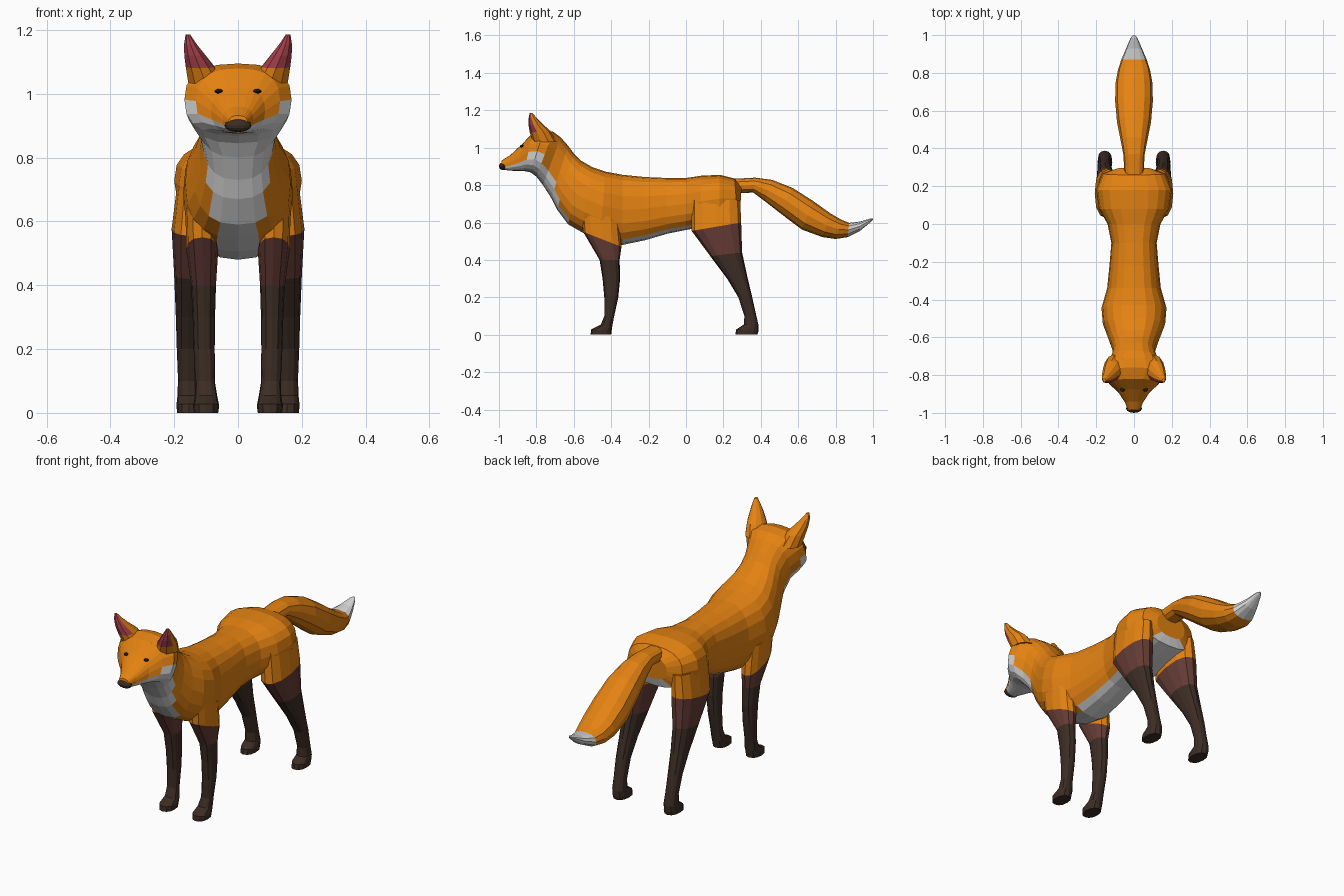
import bpy, bmesh, math
from mathutils import Vector, Matrix

cube = bpy.data.objects.get("Cube")
if cube:
    bpy.data.objects.remove(cube, do_unlink=True)


def material(name, colour):
    mat = bpy.data.materials.new(name)
    mat.use_nodes = True
    mat.diffuse_color = (*colour, 1)
    mat.node_tree.nodes["Principled BSDF"].inputs["Base Color"].default_value = (*colour, 1)
    return mat


orange = material("orange fur", (0.78, 0.225, 0.006))
white = material("white fur", (0.68, 0.68, 0.68))
brown = material("reddish brown fur", (0.13, 0.045, 0.036))
dark = material("dark brown fur", (0.045, 0.026, 0.018))
pink = material("pink inner ear", (0.38, 0.05, 0.07))
black = material("black eye", (0.012, 0.01, 0.01))


def finish(name, bm, mats, mirrored):
    mesh = bpy.data.meshes.new(name)
    bm.to_mesh(mesh)
    bm.free()
    for mat in mats:
        mesh.materials.append(mat)
    obj = bpy.data.objects.new(name, mesh)
    bpy.context.collection.objects.link(obj)
    if mirrored:
        mod = obj.modifiers.new("mirror", "MIRROR")
        mod.use_mirror_merge = False
    return obj


def loft(name, rings, mats, rule, sides=12, power=0.85, mirrored=False):
    """Skin rings given as (y, z) start, (y, z) end, half width and optional x centre.
    rule(ring, column, face) picks the material; columns count away from the start point."""
    bm = bmesh.new()
    loops = []
    for ya, za, yb, zb, width, *centre in rings:
        a, b = Vector((0, ya, za)), Vector((0, yb, zb))
        middle, axis = (a + b) / 2, (a - b) / 2
        middle.x = centre[0] if centre else 0
        loop = []
        for k in range(sides):
            angle = math.tau * k / sides
            c, s = math.cos(angle), math.sin(angle)
            u = math.copysign(abs(c) ** power, c)
            v = math.copysign(abs(s) ** power, s) if abs(s) > 1e-6 else 0
            loop.append(bm.verts.new(middle + axis * u + Vector((width * v, 0, 0))))
        loops.append(loop)
    skin = []
    for i in range(len(loops) - 1):
        for k in range(sides):
            n = (k + 1) % sides
            face = bm.faces.new((loops[i][k], loops[i][n], loops[i + 1][n], loops[i + 1][k]))
            skin.append((i, min(k, sides - 1 - k), face))
    skin.append((0, sides // 2, bm.faces.new(loops[0])))
    skin.append((len(loops) - 2, sides // 2, bm.faces.new(loops[-1])))
    bmesh.ops.recalc_face_normals(bm, faces=bm.faces)
    for i, column, face in skin:
        face.material_index = rule(i, column, face)
    return finish(name, bm, mats, mirrored)


def ellipsoid(name, position, radii, mat, mirrored=False):
    bm = bmesh.new()
    place = Matrix.Translation(position) @ Matrix.Diagonal((*radii, 1))
    bmesh.ops.create_uvsphere(bm, u_segments=12, v_segments=8, radius=1, matrix=place)
    return finish(name, bm, [mat], mirrored)


# Body, neck and head: belly point, back point, half width
body_rings = [
    (.29, .67, .297, .79, .09), (.275, .625, .26, .835, .165),
    (.18, .60, .18, .855, .2), (.08, .575, .08, .85, .185),
    (0, .56, 0, .838, .14), (-.1, .54, -.1, .838, .12),
    (-.22, .505, -.22, .843, .13), (-.34, .48, -.34, .855, .142),
    (-.46, .505, -.43, .872, .172), (-.56, .55, -.5, .895, .165),
    (-.63, .59, -.56, .93, .14), (-.69, .67, -.6, .97, .12),
    (-.72, .73, -.63, 1.01, .112), (-.765, .80, -.67, 1.055, .125),
    (-.8, .845, -.71, 1.085, .16), (-.83, .868, -.76, 1.095, .168),
    (-.865, .875, -.82, 1.08, .132), (-.9, .875, -.875, 1.02, .085),
    (-.95, .878, -.94, .96, .048), (-.99, .885, -.985, .932, .03),
]
# White columns either side of the underside, per band
white_columns = [2] * 7 + [1, 1, 1, 2, 3, 4, 4, 5, 5, 4, 4, 4]
loft("body", body_rings, [orange, white],
     lambda i, column, face: int(column < white_columns[i]), sides=20, power=0.8)

# Tail, with a pale tip
tail_rings = [
    (.2, .75, .2, .83, .05), (.29, .757, .28, .835, .052),
    (.36, .76, .37, .84, .056), (.42, .715, .46, .828, .07),
    (.51, .645, .57, .785, .09), (.62, .562, .68, .715, .1),
    (.73, .522, .77, .65, .097), (.8, .512, .83, .615, .085),
    (.865, .522, .872, .598, .068), (.93, .555, .93, .605, .042),
    (.985, .6, .985, .621, .018), (1, .616, 1, .622, .006),
]
loft("tail", tail_rings, [orange, white], lambda i, column, face: int(i >= 8))

# Legs: front point, back point, half width, x centre
front_leg_rings = [
    (-.56, .66, -.36, .62, .05, .115), (-.55, .55, -.345, .47, .05, .112),
    (-.462, .4, -.355, .4, .039, .108), (-.446, .3, -.352, .3, .035, .107),
    (-.437, .2, -.362, .2, .033, .106), (-.437, .1, -.386, .09, .031, .103),
    (-.455, .055, -.395, .04, .036, .1), (-.508, .028, -.398, .018, .041, .1),
    (-.51, 0, -.4, 0, .038, .1),
]
hind_leg_rings = [
    (.03, .72, .29, .72, .055, .135), (.03, .555, .295, .6, .065, .143),
    (.13, .42, .3, .44, .05, .15), (.22, .3, .328, .31, .04, .155),
    (.28, .2, .352, .21, .035, .157), (.312, .1, .374, .11, .032, .156),
    (.31, .055, .388, .05, .035, .155), (.268, .028, .388, .02, .039, .154),
    (.264, 0, .382, 0, .037, .154),
]
for name, rings in (("front_legs", front_leg_rings), ("hind_legs", hind_leg_rings)):
    loft(name, rings, [orange, brown, dark],
         lambda i, column, face: min(i, 2), mirrored=True)

# Ears, pink on the forward faces
ear_rings = [
    (-.82, 1.03, -.69, 1.03, .058, .1), (-.835, 1.08, -.725, 1.09, .047, .119),
    (-.842, 1.12, -.765, 1.125, .034, .136), (-.842, 1.155, -.795, 1.155, .021, .149),
    (-.836, 1.186, -.82, 1.184, .008, .157),
]


def ear_colour(i, column, face):
    return int(i > 0 and face.normal.y < -0.3 and column < 3)


loft("ears", ear_rings, [orange, pink], ear_colour, sides=10, power=1, mirrored=True)

# Nose and eyes
ellipsoid("nose", (0, -.977, .901), (.042, .023, .021), dark)
ellipsoid("eyes", (.06, -.876, 1.008), (.013, .012, .007), black, mirrored=True)
